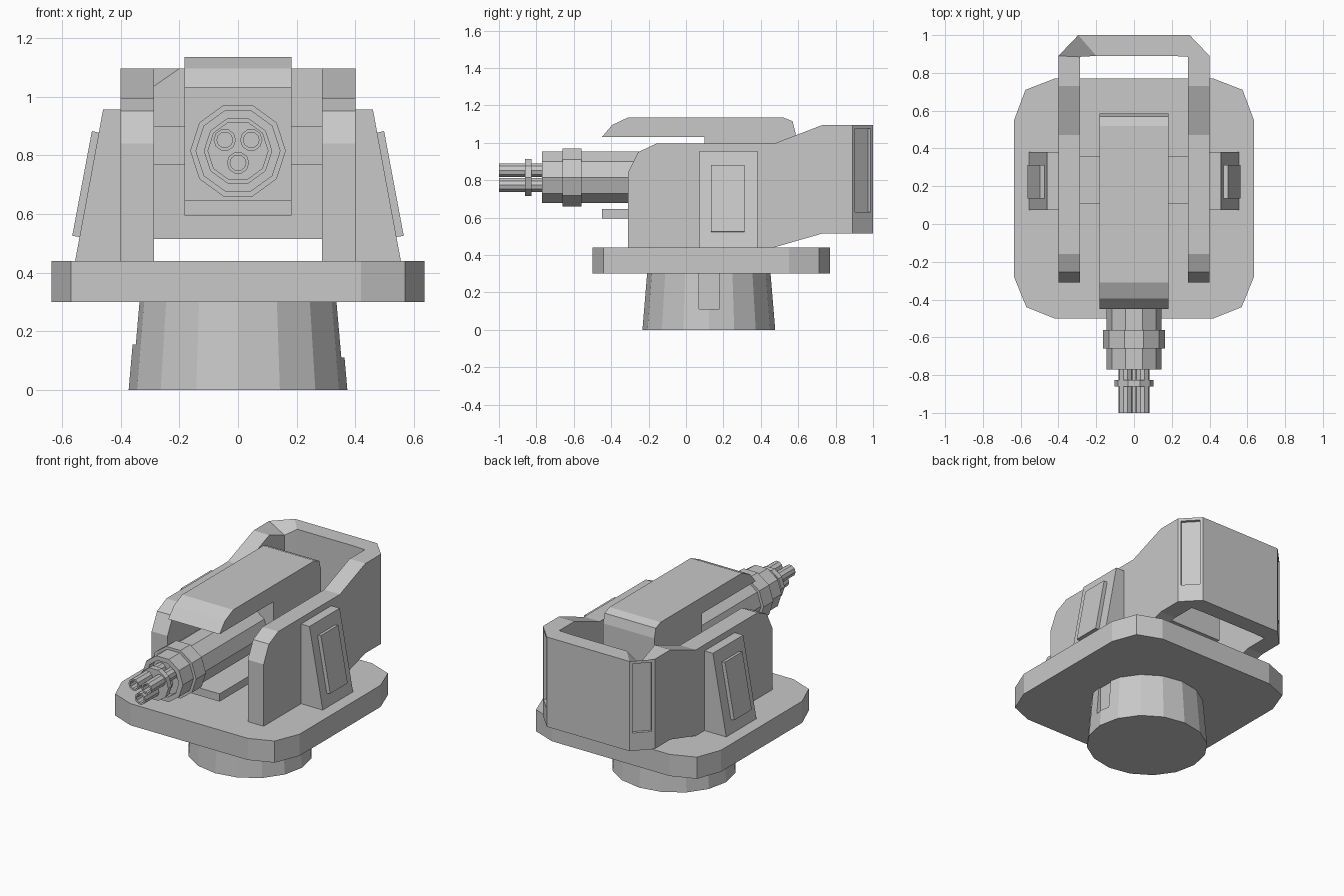
import bpy, bmesh, math
from mathutils import Vector

if "Cube" in bpy.data.objects:
    bpy.data.objects.remove(bpy.data.objects["Cube"], do_unlink=True)

GREY = (0.58, 0.58, 0.58, 1)
grey = bpy.data.materials.new("plain grey")
grey.use_nodes = True
grey.diffuse_color = GREY
grey.node_tree.nodes["Principled BSDF"].inputs["Base Color"].default_value = GREY


def finish(name, bm):
    """Turn a bmesh into a flat shaded grey object."""
    bmesh.ops.recalc_face_normals(bm, faces=bm.faces[:])
    mesh = bpy.data.meshes.new(name)
    bm.to_mesh(mesh)
    bm.free()
    mesh.materials.append(grey)
    obj = bpy.data.objects.new(name, mesh)
    bpy.context.collection.objects.link(obj)
    return obj


def loft(name, rings, closed=False):
    """Skin equal-length rings of points; cap both ends, or join them if closed."""
    bm = bmesh.new()
    rows = [[bm.verts.new(p) for p in ring] for ring in rings]
    pairs = list(zip(rows, rows[1:]))
    if closed:
        pairs.append((rows[-1], rows[0]))
    n = len(rows[0])
    for a, b in pairs:
        for i in range(n):
            j = (i + 1) % n
            bm.faces.new((a[i], a[j], b[j], b[i]))
    if not closed:
        bm.faces.new(rows[0])
        bm.faces.new(rows[-1])
    return finish(name, bm)


def box(name, x, y, z):
    return loft(name, [[(x[0], y[0], h), (x[1], y[0], h), (x[1], y[1], h), (x[0], y[1], h)]
                       for h in z])


def lathe_y(name, profile, sides, cx, cz, closed=False):
    """Turn a (radius, y) profile about an axis along y."""
    rings = [[(cx + r * math.cos(2 * math.pi * i / sides), y,
               cz + r * math.sin(2 * math.pi * i / sides)) for i in range(sides)]
             for r, y in profile]
    return loft(name, rings, closed)


# Tapered pedestal with a slot in each side
pedestal = loft("pedestal", [
    [(1.05 * r * math.cos(math.pi * i / 8), 0.122 + r * math.sin(math.pi * i / 8), z)
     for i in range(16)] for r, z in ((0.355, 0), (0.33, 0.30))])
for side, low in ((1, 0.11), (-1, 0.155)):
    cutter = box("slot_cutter", sorted((side * 0.325, side * 0.5)), (0.07, 0.18), (low, 0.4))
    cut = pedestal.modifiers.new("slot", "BOOLEAN")
    cut.operation = "DIFFERENCE"
    cut.solver = "EXACT"
    cut.object = cutter
    bpy.context.view_layer.objects.active = pedestal
    bpy.ops.object.modifier_apply(modifier="slot")
    bpy.data.objects.remove(cutter, do_unlink=True)

# Turntable plate with double-bevelled corners
half = [(0.42, -0.50), (0.57, -0.44), (0.635, -0.28), (0.635, 0.55), (0.575, 0.71), (0.42, 0.77)]
outline = half + [(-x, y) for x, y in reversed(half)]
loft("turntable_plate", [[(x, y, z) for x, y in outline] for z in (0.30, 0.44)])

# U-shaped yoke: outer xy, inner xy, bottom z, top z along one arm to the rear wall
stations = [
    ((0.40, -0.31), (0.287, -0.31), 0.44, 0.84),
    ((0.40, -0.255), (0.287, -0.255), 0.44, 0.95),
    ((0.40, -0.16), (0.287, -0.16), 0.44, 0.995),
    ((0.40, 0.47), (0.287, 0.47), 0.44, 0.995),
    ((0.40, 0.73), (0.287, 0.73), 0.515, 1.095),
    ((0.40, 0.89), (0.287, 0.885), 0.515, 1.095),
    ((0.295, 1.0), (0.20, 0.89), 0.515, 1.095)]


def section(side, outer, inner, low, high):
    # the inner corner on one side is dipped
    inner_high = 1.035 if side < 0 and inner[1] == 0.885 else high
    return [(side * outer[0], outer[1], low), (side * outer[0], outer[1], high),
            (side * inner[0], inner[1], inner_high), (side * inner[0], inner[1], low)]


yoke = loft("yoke", [section(1, *s) for s in stations]
            + [section(-1, *s) for s in reversed(stations)])

# Recessed panels in the chamfered rear corners
bm = bmesh.new()
bm.from_mesh(yoke.data)
corners = [f for f in bm.faces if f.normal.y > 0.4 and abs(f.normal.x) > 0.4
           and f.calc_center_median().y > 0.92 and abs(f.normal.z) < 0.1]
for face in corners:
    bmesh.ops.inset_region(bm, faces=[face], thickness=0.026)
    for v in face.verts:
        if v.co.z < 0.8:
            v.co.z = 0.63
    bmesh.ops.inset_region(bm, faces=[face], thickness=0.0005, depth=-0.018)
bm.to_mesh(yoke.data)
bm.free()

# Sloped side housings with raised cover panels, and trunnions
for side, label in ((1, "left"), (-1, "right")):
    wedge = [(0.39, 0.44), (0.555, 0.44), (0.46, 0.955), (0.39, 0.955)]
    panel = [(0.53, 0.52), (0.565, 0.525), (0.498, 0.882), (0.465, 0.875)]
    for name, prof, ys in (("side_housing", wedge, (0.073, 0.382)),
                           ("side_panel", panel, (0.135, 0.313))):
        loft(f"{label}_{name}", [[(side * x, y, z) for x, z in prof] for y in ys])
    box(f"{label}_trunnion", sorted((side * 0.17, side * 0.295)), (0.108, 0.36), (0.767, 0.898))

# Gun cradle with top hood and lower shelf, extruded from its side profile
cradle = [(-0.45, 1.03), (-0.395, 1.095), (-0.31, 1.135), (0.52, 1.135), (0.57, 1.115),
          (0.585, 1.055), (0.585, 0.595), (-0.45, 0.595), (-0.45, 0.645), (0.10, 0.645),
          (0.10, 1.03)]
loft("gun_cradle", [[(x, y, z) for y, z in cradle] for x in (-0.183, 0.183)])

# Barrel jacket with recessed front and a collar
CZ = 0.815
lathe_y("barrel_jacket", [(0.145, 0.12), (0.145, -0.77), (0.115, -0.77), (0.115, -0.72)],
        10, 0, CZ)
lathe_y("barrel_collar", [(0.14, -0.56), (0.163, -0.56), (0.163, -0.66), (0.14, -0.66)],
        10, 0, CZ, closed=True)

# Three hollow muzzle tubes held by a disc
lathe_y("muzzle_disc", [(0.104, -0.86), (0.104, -0.825)], 10, 0, CZ)
for i, (x, z) in enumerate(((-0.045, 0.852), (0.045, 0.852), (0, 0.774))):
    lathe_y(f"muzzle_tube_{i + 1}",
            [(0.038, -0.70), (0.038, -1.0), (0.027, -1.0), (0.027, -0.88)], 10, x, z)
